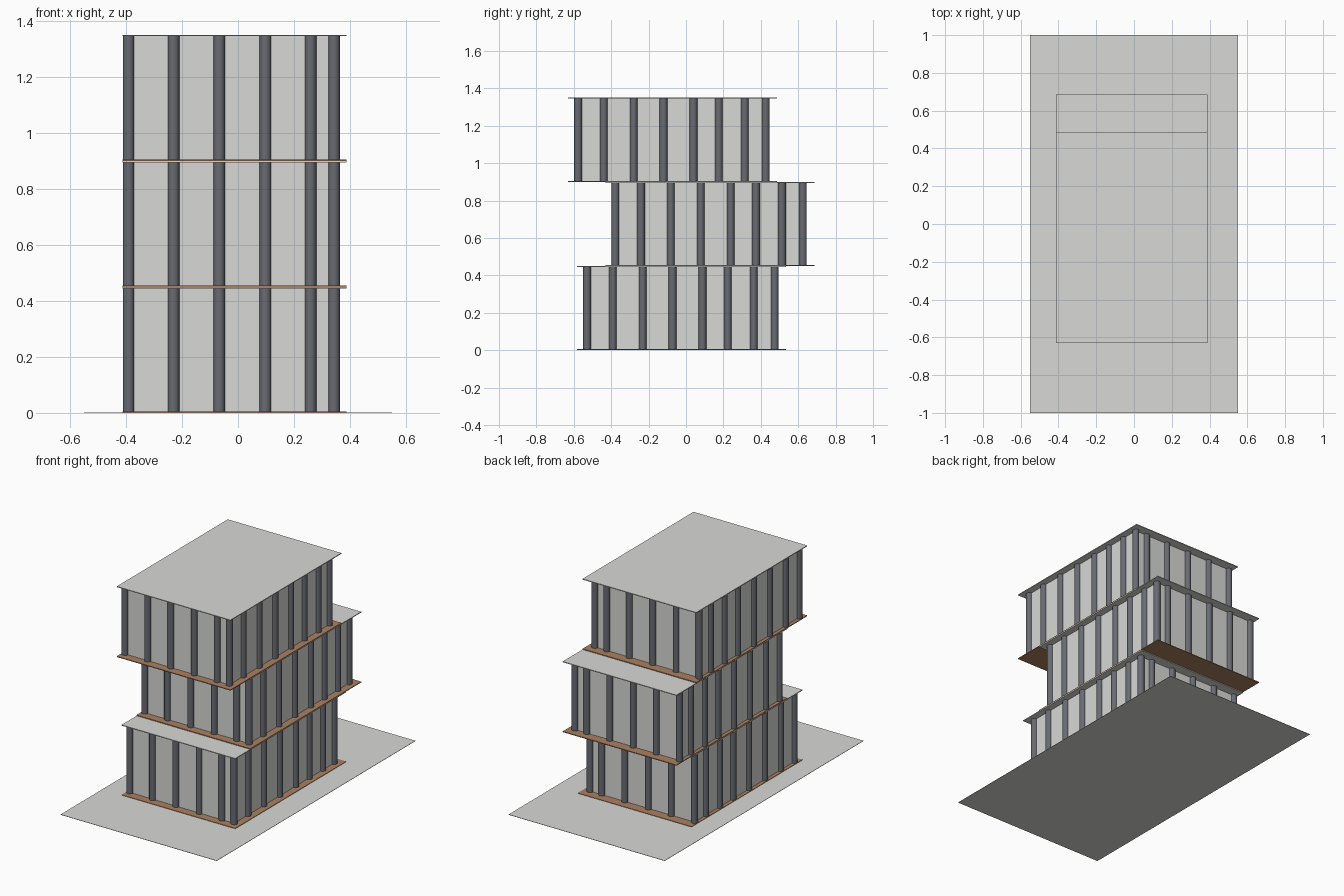
import bpy

if "Cube" in bpy.data.objects:
    bpy.data.objects.remove(bpy.data.objects["Cube"])


def material(name, rgb):
    m = bpy.data.materials.new(name)
    m.use_nodes = True
    m.diffuse_color = (*rgb, 1)
    m.node_tree.nodes["Principled BSDF"].inputs["Base Color"].default_value = (*rgb, 1)
    return m


concrete = material("pale concrete", (0.69, 0.69, 0.67))
timber = material("brown timber", (0.41, 0.22, 0.12))
steel = material("dark slate steel", (0.14, 0.148, 0.17))


def box(name, x, y, z, mat):
    """Box from (min, max) ranges on each axis."""
    ranges = (x, y, z)
    bpy.ops.mesh.primitive_cube_add(size=1, location=[(a + b) / 2 for a, b in ranges])
    ob = bpy.context.object
    ob.name = name
    ob.scale = [b - a for a, b in ranges]
    bpy.ops.object.transform_apply(location=False, rotation=False, scale=True)
    ob.data.materials.append(mat)


def column(name, x, y, z0, z1):
    bpy.ops.mesh.primitive_cylinder_add(vertices=24, radius=0.0205, depth=z1 - z0,
                                        location=(x, y, (z0 + z1) / 2))
    ob = bpy.context.object
    ob.name = name
    ob.data.materials.append(steel)
    bpy.ops.object.shade_smooth_by_angle()


SLAB_X = (-0.413, 0.388)
SLAB_LENGTH = 1.117
STOREY = 0.45
PLATE = 0.005
COLUMN_X = (-0.391, -0.23, -0.067, 0.098, 0.259, 0.343)
COLUMN_Y = (0.053, 0.19, 0.35, 0.51, 0.67, 0.805, 0.944, 1.056)  # from slab front

# Ground plate
box("ground_plate", (-0.55, 0.55), (-1, 1), (0, 0.002), concrete)

# Three shifted storeys
for level, front in enumerate((-0.582, -0.431, -0.63)):
    label = ("lower", "middle", "upper")[level]
    z0 = level * STOREY
    z1 = z0 + STOREY
    bottom, top = z0 + PLATE, z1 - PLATE
    slab_y = (front, front + SLAB_LENGTH)
    ys = [front + d for d in COLUMN_Y]

    # Floor, walls and roof
    box(label + "_floor", SLAB_X, slab_y, (max(z0, 0.002), bottom), timber)
    box(label + "_walls", (COLUMN_X[0], COLUMN_X[-1]), (ys[0], ys[-1]), (bottom, top), concrete)
    box(label + "_roof", SLAB_X, slab_y, (top, z1), concrete)

    # Columns around the perimeter
    for i, x in enumerate(COLUMN_X):
        for j, y in enumerate(ys):
            if i in (0, len(COLUMN_X) - 1) or j in (0, len(ys) - 1):
                column(f"{label}_column_{i}_{j}", x, y, bottom, top)
